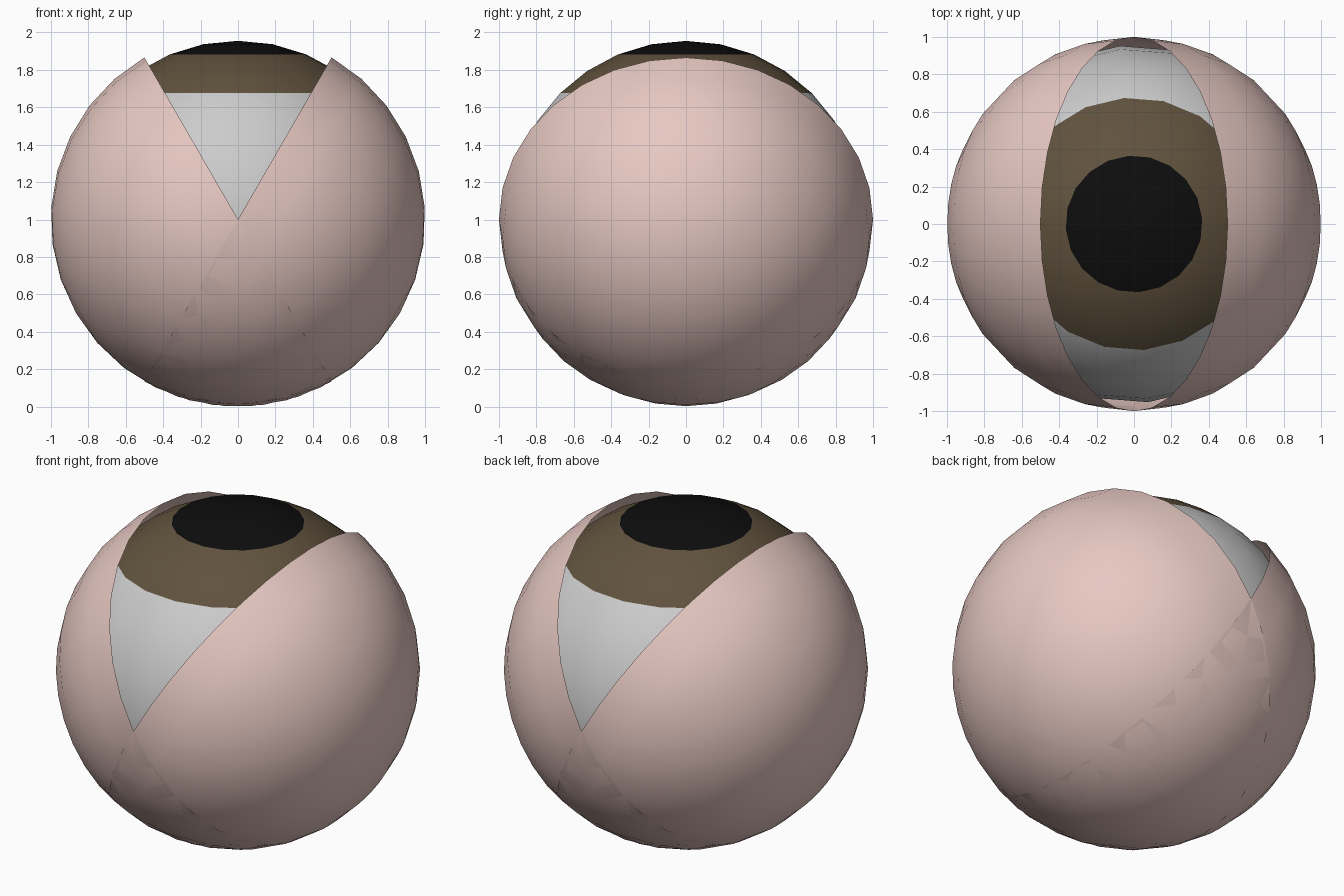
import bpy, bmesh, math
from mathutils import Matrix, Vector

if "Cube" in bpy.data.objects:
    bpy.data.objects.remove(bpy.data.objects["Cube"])

CENTRE = Vector((0, 0, 1.0))


def material(name, rgb):
    m = bpy.data.materials.new(name)
    m.diffuse_color = (*rgb, 1)
    m.use_nodes = True
    m.node_tree.nodes["Principled BSDF"].inputs["Base Color"].default_value = m.diffuse_color
    return m


def make_object(name, bm, mats):
    for f in bm.faces:
        f.smooth = True
    mesh = bpy.data.meshes.new(name)
    bm.to_mesh(mesh)
    bm.free()
    for m in mats:
        mesh.materials.append(m)
    ob = bpy.data.objects.new(name, mesh)
    ob.location = CENTRE
    bpy.context.collection.objects.link(ob)
    return ob


white = material("eye_white", (0.8, 0.8, 0.8))
brown = material("iris_brown", (0.117, 0.084, 0.047))
black = material("pupil_black", (0.004, 0.004, 0.004))
skin = material("lid_skin", (0.8, 0.58, 0.54))

# Eyeball looking straight up: pupil and iris are rings around the top pole
bm = bmesh.new()
bmesh.ops.create_uvsphere(bm, u_segments=20, v_segments=16, radius=0.955,
                          matrix=Matrix.Rotation(math.radians(4.5), 4, 'Z'))
for f in bm.faces:
    angle = math.degrees(f.calc_center_median().angle(Vector((0, 0, 1))))
    f.material_index = 2 if angle < 22.5 else 1 if angle < 45 else 0
make_object("eyeball", bm, [white, brown, black])

# Eyelids: open half shells, hinged about the y axis 30 degrees from upright
for name, side in (("eyelid_left", -1), ("eyelid_right", 1)):
    bm = bmesh.new()
    bmesh.ops.create_uvsphere(bm, u_segments=32, v_segments=16, radius=1.0)
    below = [v for v in bm.verts if v.co.z < -0.01]
    bmesh.ops.delete(bm, geom=below, context='VERTS')
    bmesh.ops.rotate(bm, verts=bm.verts, cent=(0, 0, 0),
                     matrix=Matrix.Rotation(math.radians(side * 120), 3, 'Y'))
    make_object(name, bm, [skin])
